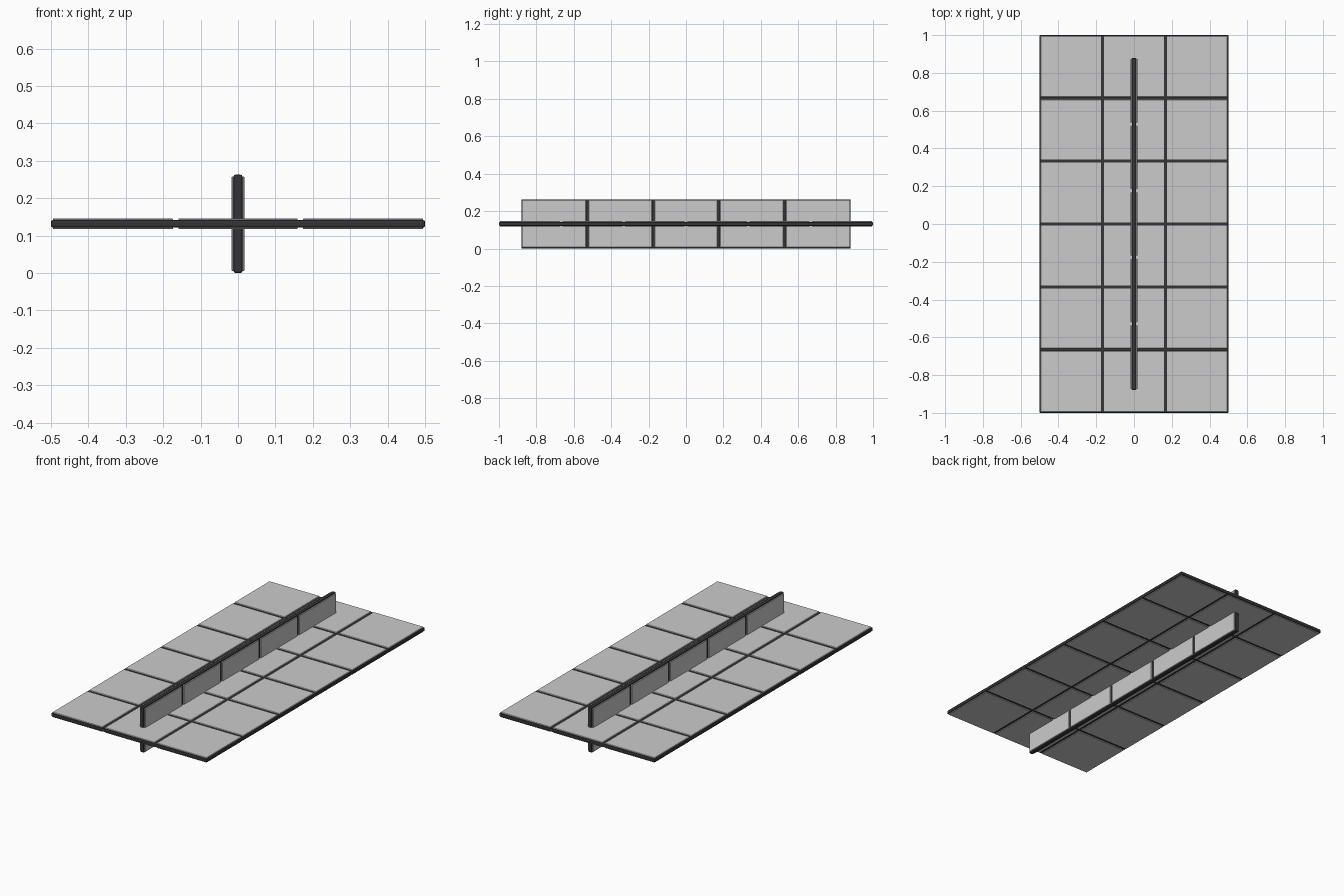
import bpy

if "Cube" in bpy.data.objects:
    bpy.data.objects.remove(bpy.data.objects["Cube"])

ZC = 0.1315  # shared centre height

def material(name, c):
    m = bpy.data.materials.new(name)
    m.diffuse_color = (c, c, c * 1.08, 1)
    m.use_nodes = True
    m.node_tree.nodes["Principled BSDF"].inputs["Base Color"].default_value = m.diffuse_color
    return m

dark = material("dark_core", 0.035)

def box(name, loc, size, bevel, segments=1, mat=None):
    bpy.ops.mesh.primitive_cube_add(size=1, location=loc)
    o = bpy.context.object
    o.name = name
    o.scale = size
    bpy.ops.object.transform_apply(location=False, rotation=False, scale=True)
    b = o.modifiers.new("bevel", "BEVEL")
    b.width = bevel
    b.segments = segments
    if mat:
        o.data.materials.append(mat)
    return o

GAP = 0.014   # seam width between panels
RIM = 0.005   # core showing past the panels

def spans(half, n):
    """Centre and length of each panel along one direction."""
    pitch = 2 * half / n
    out = []
    for i in range(n):
        a = -half + i * pitch + (RIM if i == 0 else GAP / 2)
        b = -half + (i + 1) * pitch - (RIM if i == n - 1 else GAP / 2)
        out.append(((a + b) / 2, b - a))
    return out

# Horizontal plate: dark core with 3 x 6 panels on each face
box("deck_core", (0, 0, ZC), (1.0, 2.0, 0.020), 0.005, 2, dark)
for s in (1, -1):
    for x, w in spans(0.5, 3):
        for y, d in spans(1.0, 6):
            box("deck_panel", (x, y, ZC + s * 0.0115), (w, d, 0.006), 0.002)

# Vertical plate: dark core with 5 panels on each face
box("fin_core", (0, 0, ZC), (0.023, 1.76, 2 * ZC), 0.005, 2, dark)
for s in (1, -1):
    for y, d in spans(0.88, 5):
        box("fin_panel", (s * 0.0142, y, ZC), (0.0064, d, 2 * ZC - 2 * RIM), 0.002)
